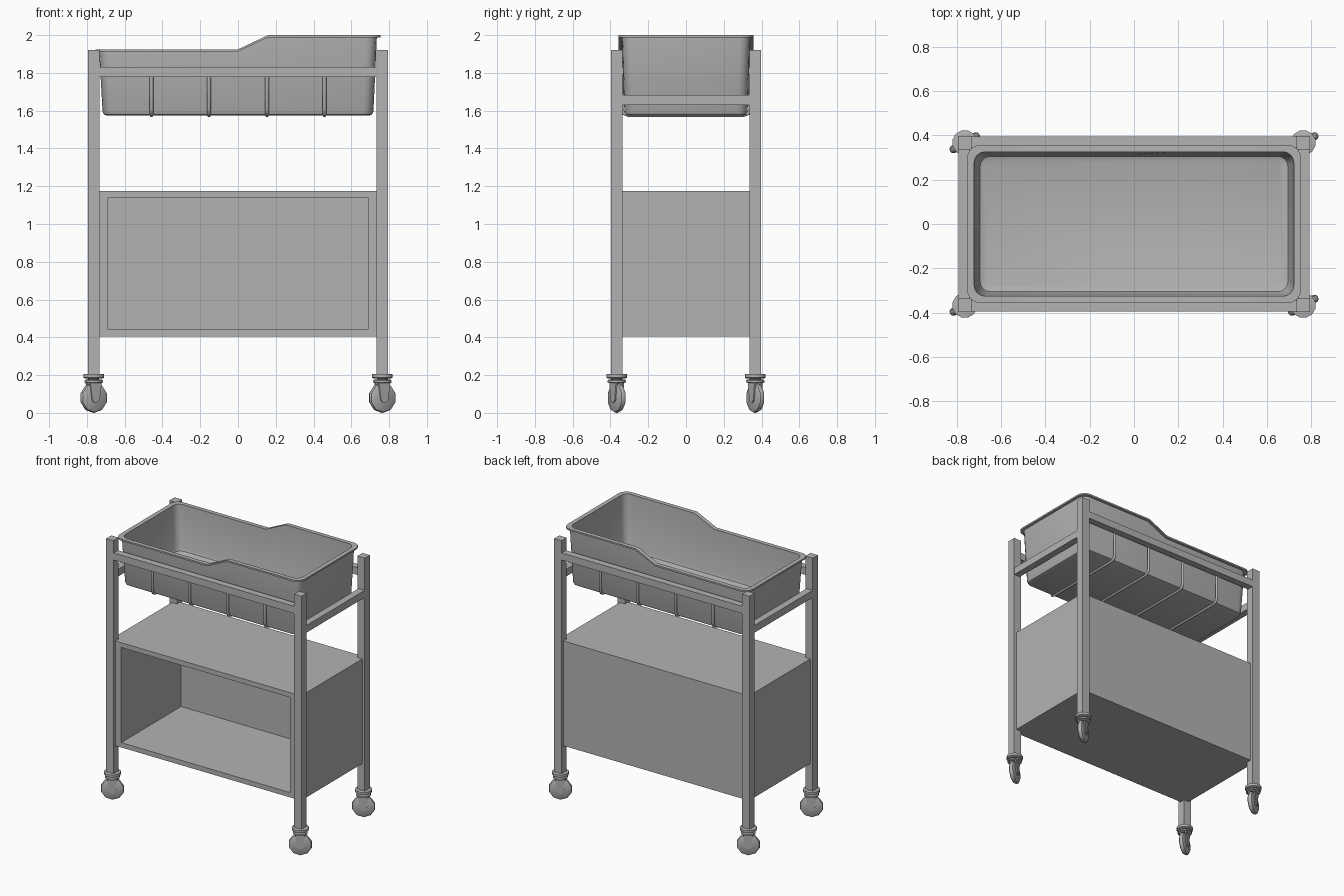
import bpy, bmesh, math
from mathutils import Matrix, Vector

cube = bpy.data.objects.get("Cube")
if cube:
    bpy.data.objects.remove(cube, do_unlink=True)

grey = bpy.data.materials.new("plain grey")
grey.use_nodes = True
COLOUR = (0.45, 0.45, 0.45, 1)
grey.diffuse_color = COLOUR
grey.node_tree.nodes["Principled BSDF"].inputs["Base Color"].default_value = COLOUR


def finish(name, bm, smooth=False, matrix=None):
    bmesh.ops.recalc_face_normals(bm, faces=bm.faces)
    mesh = bpy.data.meshes.new(name)
    bm.to_mesh(mesh)
    bm.free()
    mesh.materials.append(grey)
    ob = bpy.data.objects.new(name, mesh)
    bpy.context.collection.objects.link(ob)
    if matrix:
        ob.matrix_world = matrix
    if smooth:
        bpy.ops.object.select_all(action='DESELECT')
        ob.select_set(True)
        bpy.context.view_layer.objects.active = ob
        bpy.ops.object.shade_smooth_by_angle(angle=math.radians(40))
    return ob


def box(name, low, high):
    bm = bmesh.new()
    low, high = Vector(low), Vector(high)
    size = Matrix.Diagonal((*(high - low), 1))
    bmesh.ops.create_cube(bm, size=1, matrix=Matrix.Translation((low + high) / 2) @ size)
    return finish(name, bm)


def loft(name, rings, smooth=False, matrix=None):
    """Bridge equal rings of points and cap both ends."""
    bm = bmesh.new()
    loops = [[bm.verts.new(p) for p in ring] for ring in rings]
    n = len(loops[0])
    for a, b in zip(loops, loops[1:]):
        for i in range(n):
            j = (i + 1) % n
            bm.faces.new((a[i], a[j], b[j], b[i]))
    bm.faces.new(loops[0])
    bm.faces.new(loops[-1])
    return finish(name, bm, smooth, matrix)


def lathe(name, profile, sides, matrix, smooth=True):
    turn = [math.tau * (i + 0.5) / sides for i in range(sides)]
    return loft(name, [[(r * math.cos(t), r * math.sin(t), h) for t in turn]
                       for r, h in profile], smooth, matrix)


# Frame: posts and rails
X, Y, W = 0.764, 0.367, 0.03
for sx, side in ((-1, "right"), (1, "left")):
    for sy, end in ((-1, "front"), (1, "back")):
        x, y = sx * X, sy * Y
        box(f"{end}_{side}_post", (x - W, y - W, 0.2), (x + W, y + W, 1.92))
for s, end, side in ((-1, "front", "right"), (1, "back", "left")):
    y, x = s * 0.37, s * 0.768
    box(f"{end}_rail", (-X, y - 0.025, 1.777), (X, y + 0.025, 1.83))
    box(f"{side}_rail", (x - 0.025, -Y, 1.63), (x + 0.025, Y, 1.683))

# Cabinet, open at the front
cabinet = box("cabinet", (-0.775, -0.375, 0.405), (0.775, 0.375, 1.175))
bm = bmesh.new()
bm.from_mesh(cabinet.data)
front = min(bm.faces, key=lambda f: f.calc_center_median().y)
bmesh.ops.inset_region(bm, faces=[front], thickness=0.05)
for v in front.verts:
    v.co.x = math.copysign(0.687, v.co.x)
cavity = bmesh.ops.extrude_face_region(bm, geom=[front])["geom"]
bmesh.ops.translate(bm, vec=(0, 0.695, 0), verts=[v for v in cavity if isinstance(v, bmesh.types.BMVert)])
if front.is_valid:
    bmesh.ops.delete(bm, geom=[front], context='FACES_ONLY')
bmesh.ops.recalc_face_normals(bm, faces=bm.faces)
bm.to_mesh(cabinet.data)
bm.free()

# Tub: rounded rings, with a raised rim at one end
STEP = 0.16


def rim(x):
    return 1.925 + 0.075 * min(max(x / STEP, 0), 1)


def tub_ring(hx, hy, r, z=None, drop=0):
    pts = []
    for k, (sx, sy) in enumerate(((1, 1), (-1, 1), (-1, -1), (1, -1))):
        for i in range(5):
            t = math.pi / 2 * (k + i / 4)
            pts.append((sx * (hx - r) + r * math.cos(t), sy * (hy - r) + r * math.sin(t)))
        if k == 0:
            pts += [(STEP, hy), (0, hy)]
        if k == 2:
            pts += [(0, -hy), (STEP, -hy)]
    return [(x, y, rim(x) - drop if z is None else z) for x, y in pts]


loft("tub", [
    tub_ring(0.697, 0.307, 0.04, 1.575),
    tub_ring(0.71, 0.32, 0.05, 1.58),
    tub_ring(0.717, 0.326, 0.055, 1.595),
    tub_ring(0.735, 0.338, 0.055, drop=0.012),
    tub_ring(0.754, 0.357, 0.06, drop=0.012),
    tub_ring(0.754, 0.357, 0.06),
    tub_ring(0.722, 0.326, 0.05),
    tub_ring(0.702, 0.312, 0.05, 1.615),
    tub_ring(0.695, 0.305, 0.045, 1.595),
    tub_ring(0.675, 0.285, 0.035, 1.587),
], smooth=True)

# Bent wires carrying the tub
for n, x in enumerate((-0.458, -0.154, 0.154, 0.458)):
    half = [(0.34, 1.79), (0.34, 1.61), (0.331, 1.585), (0.305, 1.575)]
    path = half + [(-y, z) for y, z in reversed(half)]
    curve = bpy.data.curves.new("wire_path", 'CURVE')
    curve.dimensions = '3D'
    curve.bevel_depth = 0.01
    curve.bevel_resolution = 1
    curve.use_fill_caps = True
    spline = curve.splines.new('POLY')
    spline.points.add(len(path) - 1)
    for p, (y, z) in zip(spline.points, path):
        p.co = (x, y, z, 1)
    curve.materials.append(grey)
    wire = bpy.data.objects.new(f"support_wire_{n + 1}", curve)
    bpy.context.collection.objects.link(wire)

# Casters, all swivelled the same way
for sx, side in ((-1, "right"), (1, "left")):
    for sy, end in ((-1, "front"), (1, "back")):
        tag = f"{end}_{side}"
        place = Matrix.Translation((sx * X, sy * Y, 0)) @ Matrix.Rotation(math.radians(30), 4, 'Z')
        lathe(f"{tag}_caster_collar", [(0.05, 0.183), (0.057, 0.187), (0.057, 0.205), (0.05, 0.207)], 12, place)
        lathe(f"{tag}_caster_neck", [(0.03, 0.17), (0.03, 0.19)], 10, place)
        lathe(f"{tag}_fork_crown", [(0.04, 0.158), (0.05, 0.162), (0.05, 0.172), (0.042, 0.177)], 12, place)
        axle = place @ Matrix.Translation((0, 0, 0.08)) @ Matrix.Rotation(math.pi / 2, 4, 'X')
        lathe(f"{tag}_wheel", [(0.066, -0.018), (0.077, -0.012), (0.081, 0), (0.077, 0.012), (0.066, 0.018)], 10, axle)
        for s in (-1, 1):
            outline = [(-0.036, 0.165), (-0.022, 0.068), (-0.01, 0.056),
                       (0.01, 0.056), (0.022, 0.068), (0.036, 0.165)]
            loft(f"{tag}_fork_arm", [[(x, s * y, z) for x, z in outline] for y in (0.016, 0.025)], matrix=place)
